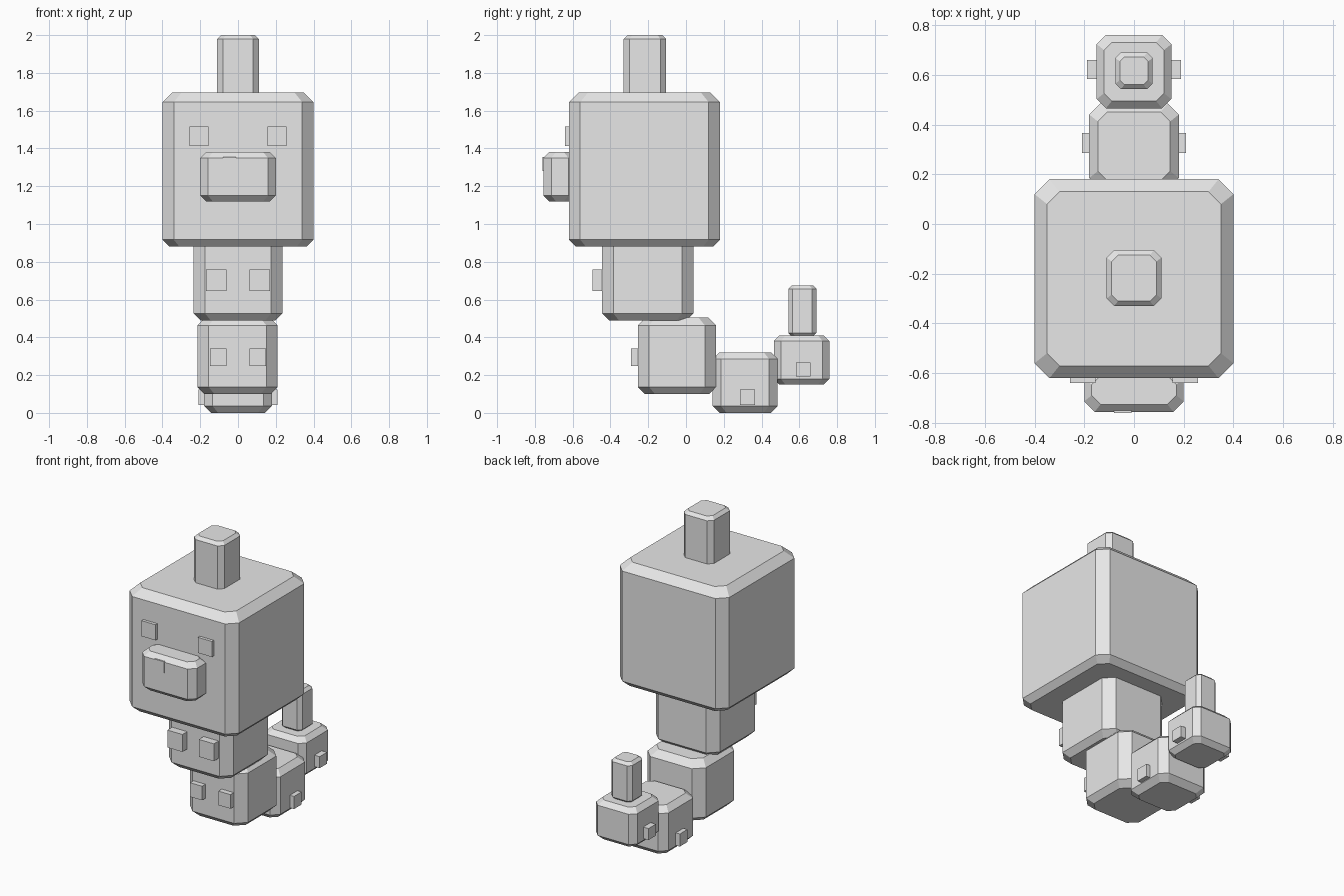
import bpy
import bmesh

cube = bpy.data.objects.get("Cube")
if cube:
    bpy.data.objects.remove(cube, do_unlink=True)

# Single plain material
grey = bpy.data.materials.new("light grey")
grey.use_nodes = True
colour = (0.8, 0.8, 0.8, 1)
grey.diffuse_color = colour
for node in grey.node_tree.nodes:
    if node.type == 'BSDF_PRINCIPLED':
        node.inputs["Base Color"].default_value = colour


def finish(name, bm):
    bmesh.ops.recalc_face_normals(bm, faces=bm.faces)
    mesh = bpy.data.meshes.new(name)
    bm.to_mesh(mesh)
    bm.free()
    mesh.materials.append(grey)
    obj = bpy.data.objects.new(name, mesh)
    bpy.context.collection.objects.link(obj)
    return obj


def octagon(x, y, cut, inset):
    """Outline of a rectangle with cut corners, shrunk by inset."""
    x0, x1 = x[0] + inset, x[1] - inset
    y0, y1 = y[0] + inset, y[1] - inset
    c = cut - inset * 0.2
    return [(x0 + c, y0), (x1 - c, y0), (x1, y0 + c), (x1, y1 - c),
            (x1 - c, y1), (x0 + c, y1), (x0, y1 - c), (x0, y0 + c)]


def block(name, x, y, z, cut, top, bottom):
    """Chamfered block lofted through four octagonal rings."""
    bm = bmesh.new()
    levels = [(z[0], bottom), (z[0] + bottom, 0), (z[1] - top, 0), (z[1], top)]
    rings = [[bm.verts.new((px, py, h)) for px, py in octagon(x, y, cut, inset)]
             for h, inset in levels]
    for low, high in zip(rings, rings[1:]):
        for i in range(8):
            j = (i + 1) % 8
            bm.faces.new((low[i], low[j], high[j], high[i]))
    bm.faces.new(rings[0])
    bm.faces.new(rings[-1])
    return finish(name, bm)


def box(name, x, y, z):
    """Plain sharp-edged box from ranges."""
    bm = bmesh.new()
    bmesh.ops.create_cube(bm, size=1)
    for v in bm.verts:
        for axis, (low, high) in enumerate((x, y, z)):
            v.co[axis] = high if v.co[axis] > 0 else low
    return finish(name, bm)


def pair(name, x, y, z):
    """Matching boxes on both sides."""
    box("left_" + name, x, y, z)
    box("right_" + name, (-x[1], -x[0]), y, z)


# Head, horn and face
block("head", (-0.4, 0.4), (-0.62, 0.18), (0.88, 1.695), 0.06, 0.05, 0.037)
block("head_stem", (-0.11, 0.11), (-0.33, -0.105), (1.67, 2.0), 0.03, 0.02, 0.02)
block("snout", (-0.2, 0.2), (-0.755, -0.58), (1.12, 1.38), 0.042, 0.03, 0.03)
box("nose", (-0.08, -0.01), (-0.759, -0.7), (1.28, 1.355))
pair("eye", (0.155, 0.257), (-0.64, -0.6), (1.412, 1.515))

# Body segments from the neck back to the tail
block("upper_body", (-0.235, 0.235), (-0.445, 0.04), (0.49, 0.93), 0.06, 0.04, 0.037)
block("lower_body", (-0.215, 0.21), (-0.255, 0.16), (0.10, 0.505), 0.06, 0.042, 0.037)
block("rear_body", (-0.18, 0.18), (0.14, 0.485), (0.0, 0.32), 0.045, 0.035, 0.037)
block("tail_base", (-0.15, 0.15), (0.465, 0.76), (0.15, 0.41), 0.037, 0.03, 0.03)
block("tail_tip", (-0.075, 0.075), (0.542, 0.69), (0.405, 0.675), 0.022, 0.018, 0.018)

# Stubby legs: front-facing on the first two segments, sideways on the others
pair("upper_leg", (0.06, 0.17), (-0.495, -0.4), (0.645, 0.76))
pair("lower_leg", (0.06, 0.148), (-0.29, -0.22), (0.247, 0.34))
pair("rear_leg", (0.14, 0.21), (0.285, 0.365), (0.042, 0.125))
pair("tail_leg", (0.12, 0.188), (0.583, 0.66), (0.192, 0.268))
